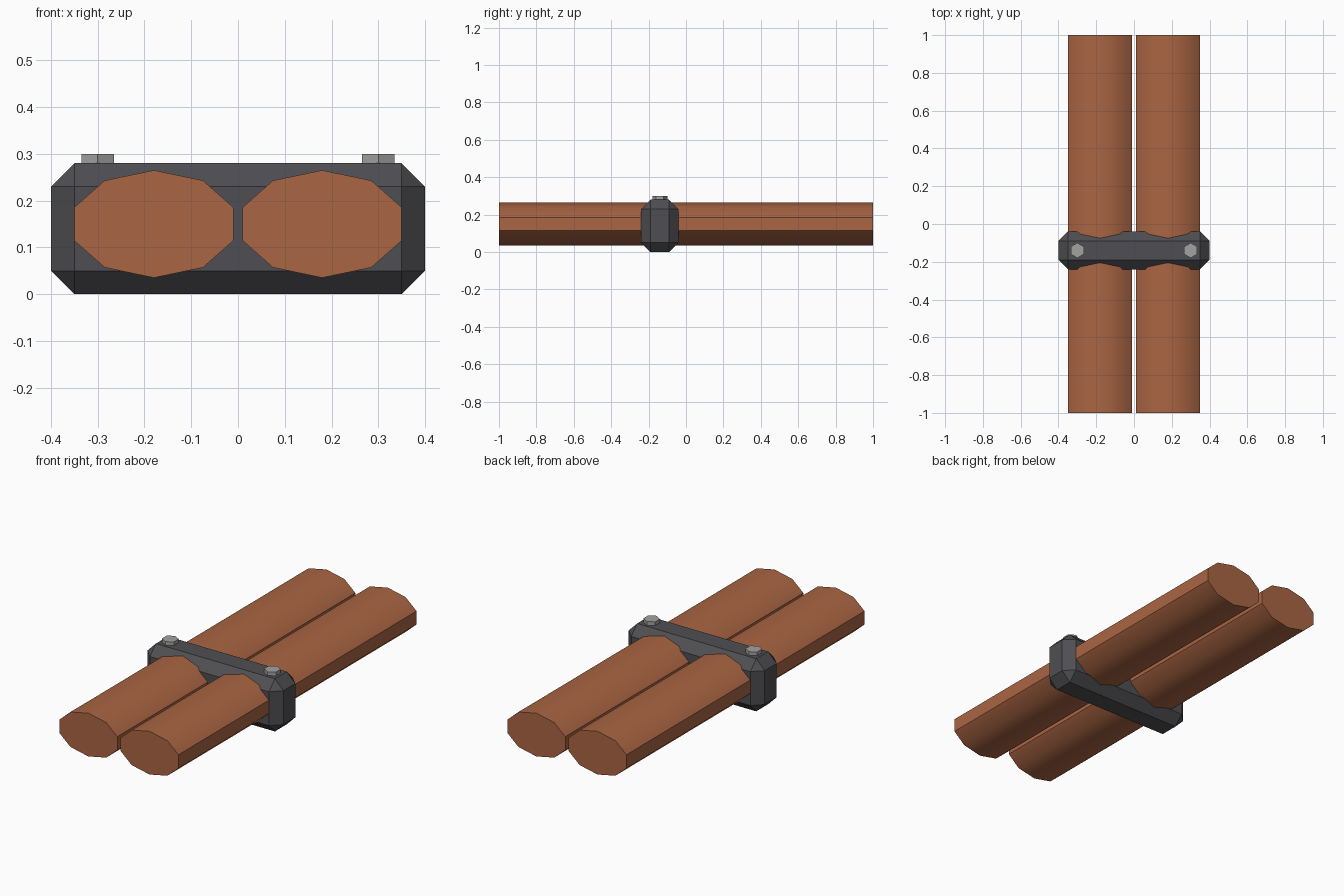
import bpy, bmesh, math
from mathutils import Matrix

if "Cube" in bpy.data.objects:
    bpy.data.objects.remove(bpy.data.objects["Cube"])


def material(name, rgb):
    m = bpy.data.materials.new(name)
    m.diffuse_color = (*rgb, 1)
    m.use_nodes = True
    m.node_tree.nodes["Principled BSDF"].inputs["Base Color"].default_value = m.diffuse_color
    return m


copper = material("copper", (0.40, 0.13, 0.056))
iron = material("dark_iron", (0.078, 0.078, 0.087))
steel = material("bolt_steel", (0.36, 0.36, 0.35))


def finish(name, bm, mat):
    bmesh.ops.recalc_face_normals(bm, faces=bm.faces)
    me = bpy.data.meshes.new(name)
    bm.to_mesh(me)
    bm.free()
    me.materials.append(mat)
    ob = bpy.data.objects.new(name, me)
    bpy.context.collection.objects.link(ob)
    return ob


def prism(name, ring, axis, mat):
    """Extrude a closed ring of points along an axis vector."""
    bm = bmesh.new()
    face = bm.faces.new([bm.verts.new(p) for p in ring])
    new = bmesh.ops.extrude_face_region(bm, geom=[face], use_keep_orig=True)["geom"]
    bmesh.ops.translate(bm, vec=axis, verts=[v for v in new if isinstance(v, bmesh.types.BMVert)])
    return finish(name, bm, mat)


CLAMP_Y = -0.14

for side, s in (("left", -1), ("right", 1)):
    # flattened ten-sided pipe, smooth across its shallow edges
    angles = [math.radians(90 + 36 * i) for i in range(10)]
    pipe = prism(f"{side}_pipe",
                 [(s * 0.18 + 0.1788 * math.cos(a), -1, 0.15 + 0.115 * math.sin(a)) for a in angles],
                 (0, 2, 0), copper)
    bpy.ops.object.select_all(action='DESELECT')
    pipe.select_set(True)
    bpy.context.view_layer.objects.active = pipe
    bpy.ops.object.shade_smooth_by_angle(angle=math.radians(40))

    # hexagonal bolt head, corners pointing front and back
    angles = [math.radians(90 + 60 * i) for i in range(6)]
    prism(f"{side}_bolt",
          [(s * 0.30 + 0.04 * math.cos(a), CLAMP_Y + 0.04 * math.sin(a), 0.26) for a in angles],
          (0, 0, 0.04), steel)

# chamfered clamp block around both pipes
bm = bmesh.new()
bmesh.ops.create_cube(bm, size=1, matrix=Matrix.Translation((0, CLAMP_Y, 0.14)) @ Matrix.Diagonal((0.8, 0.2, 0.28, 1)))
bmesh.ops.bevel(bm, geom=bm.edges[:], offset=0.05, offset_type='OFFSET', segments=1, affect='EDGES', profile=0.5)
finish("clamp", bm, iron)
